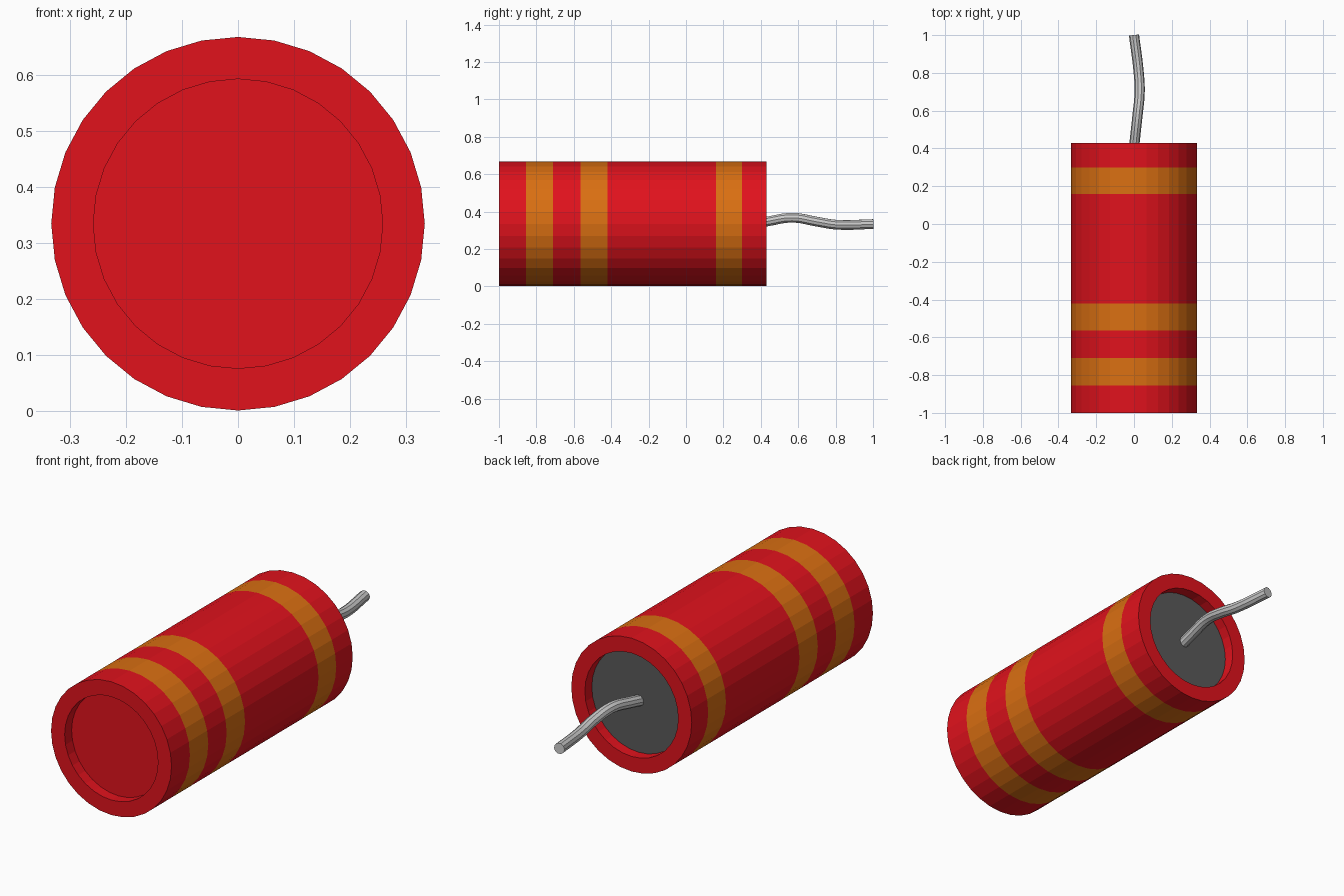
import bpy, bmesh
from math import sin, cos, pi

if "Cube" in bpy.data.objects:
    bpy.data.objects.remove(bpy.data.objects["Cube"])

SIDES = 32
CZ = 0.334          # height of the tube axis
R, RI = 0.333, 0.258
DEPTH = 0.055       # recess depth at both ends


def material(name, rgb):
    m = bpy.data.materials.new(name)
    m.diffuse_color = (*rgb, 1)
    m.use_nodes = True
    m.node_tree.nodes["Principled BSDF"].inputs["Base Color"].default_value = m.diffuse_color
    return m


red = material("red", (0.75, 0.006, 0.012))
orange = material("orange", (0.70, 0.16, 0.006))
dark = material("dark_grey", (0.10, 0.10, 0.10))


def turned(name, profile, mats, slots, caps=(None, None)):
    """Revolve (radius, y) points around the tube axis; one slot per segment."""
    bm = bmesh.new()
    rings = []
    for r, y in profile:
        rings.append([bm.verts.new((r * cos(2 * pi * i / SIDES), y,
                                    CZ + r * sin(2 * pi * i / SIDES)))
                      for i in range(SIDES)])
    for a, b, slot in zip(rings, rings[1:], slots):
        for i in range(SIDES):
            j = (i + 1) % SIDES
            bm.faces.new((a[i], a[j], b[j], b[i])).material_index = slot
    for ring, slot in zip((rings[0], rings[-1]), caps):
        if slot is not None:
            bm.faces.new(ring).material_index = slot
    bmesh.ops.recalc_face_normals(bm, faces=bm.faces)
    me = bpy.data.meshes.new(name)
    bm.to_mesh(me)
    bm.free()
    for m in mats:
        me.materials.append(m)
    ob = bpy.data.objects.new(name, me)
    bpy.context.collection.objects.link(ob)
    return ob


# Striped tube with recessed ends: red floor in front, dark floor at the back
bands = [-1, -0.855, -0.71, -0.565, -0.42, 0.16, 0.30, 0.43]
profile = ([(RI, -1 + DEPTH), (RI, -1)] + [(R, y) for y in bands]
           + [(RI, 0.43), (RI, 0.43 - DEPTH)])
slots = [0, 0] + [0, 1, 0, 1, 0, 1, 0] + [0, 0]
turned("striped_tube", profile, [red, orange, dark], slots, caps=(0, 2))

# Wavy fuse cord
path = [(-0.003, 0.36, 0.332), (0.004, 0.44, 0.348), (0.018, 0.57, 0.367),
        (0.030, 0.70, 0.346), (0.025, 0.80, 0.330), (0.0, 1.0, 0.333)]
cu = bpy.data.curves.new("fuse", "CURVE")
cu.dimensions = "3D"
cu.bevel_depth = 0.027
cu.bevel_resolution = 3
cu.resolution_u = 5
cu.use_fill_caps = True
sp = cu.splines.new("BEZIER")
sp.bezier_points.add(len(path) - 1)
for p, co in zip(sp.bezier_points, path):
    p.co = co
    p.handle_left_type = p.handle_right_type = "AUTO"
fuse = bpy.data.objects.new("fuse", cu)
bpy.context.collection.objects.link(fuse)
bpy.context.view_layer.objects.active = fuse
fuse.select_set(True)
bpy.ops.object.convert(target="MESH")
bpy.ops.object.shade_smooth_by_angle()
